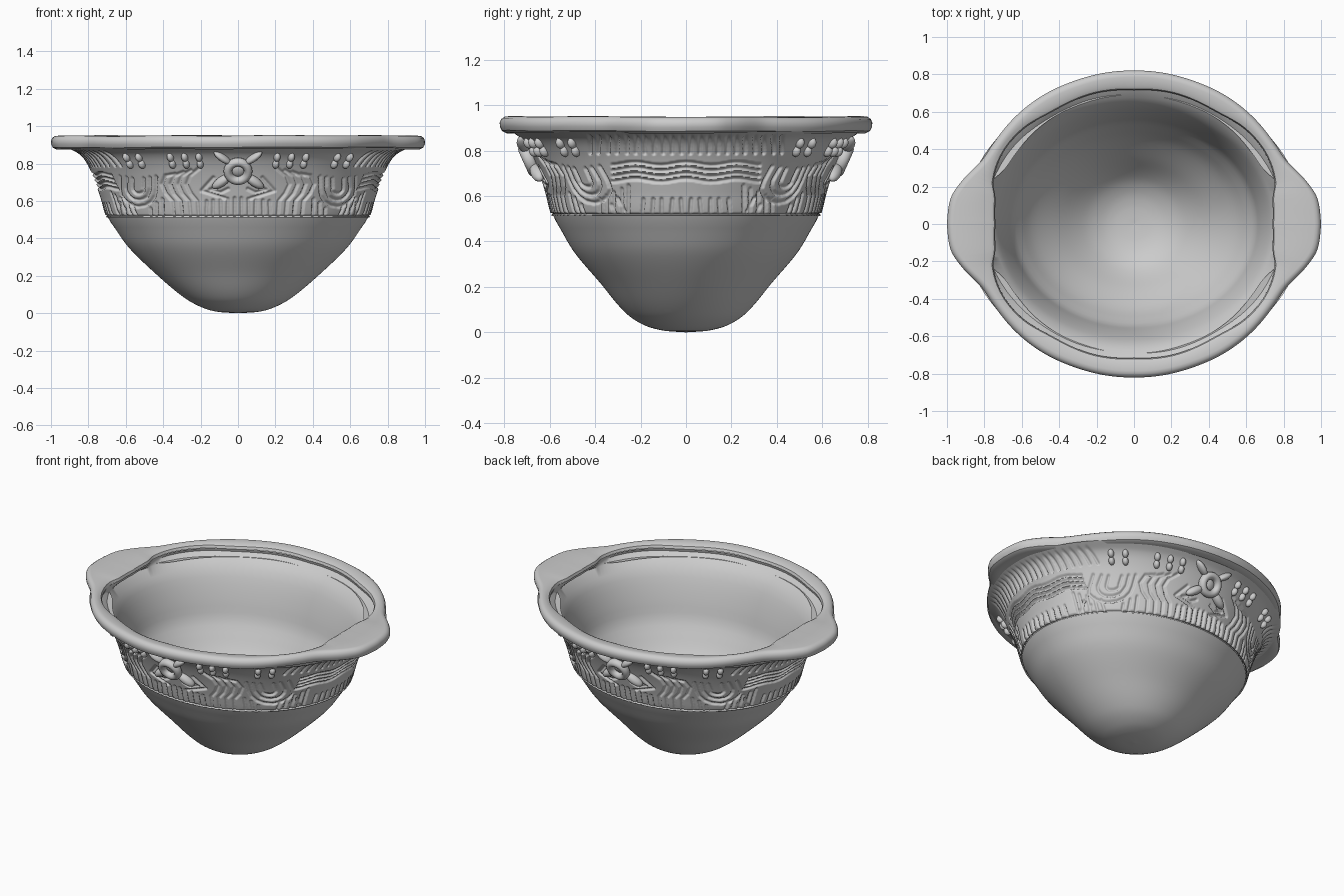
import bpy, bmesh, math, random
from mathutils import Matrix, Vector

if "Cube" in bpy.data.objects:
    bpy.data.objects.remove(bpy.data.objects["Cube"])
random.seed(4)

# half-width along x and along y of the outer wall, by height
WALL_X = [(0, .0), (.006, .10), (.03, .19), (.085, .29), (.22, .45), (.35, .583), (.45, .655),
          (.515, .697), (.62, .728), (.72, .763), (.80, .80), (.85, .84), (.885, .905)]
WALL_Y = [(0, .0), (.006, .09), (.03, .18), (.085, .265), (.22, .38), (.35, .49), (.45, .55),
          (.515, .585), (.62, .613), (.72, .645), (.80, .68), (.85, .715), (.885, .76)]
# rim outlines for one quadrant: angle from the x axis, radius
RIM_OUT = [(0, 1.0), (8, .99), (13, .957), (22, .886), (29, .868), (43, .855), (54, .844), (69, .828), (90, .82)]
RIM_IN = [(0, .74), (11, .755), (16.5, .785), (28, .797), (40, .781), (54, .742), (74, .728), (90, .715)]


def interp(pts, x):
    """Smooth cubic through the points."""
    x = min(max(x, pts[0][0]), pts[-1][0])
    i = 0
    while i < len(pts) - 2 and x > pts[i + 1][0]:
        i += 1

    def slope(k):
        p, q = pts[max(k - 1, 0)], pts[min(k + 1, len(pts) - 1)]
        return (q[1] - p[1]) / (q[0] - p[0])
    (x0, y0), (x1, y1) = pts[i], pts[i + 1]
    h = x1 - x0
    s = (x - x0) / h
    return (y0 * (1 + 2 * s) * (1 - s) ** 2 + slope(i) * h * s * (1 - s) ** 2
            + y1 * s * s * (3 - 2 * s) - slope(i + 1) * h * s * s * (1 - s))


def surf(t, z):
    return Vector((interp(WALL_X, z) * math.sin(t), -interp(WALL_Y, z) * math.cos(t), z))


def outline(pts, t, off, z):
    s, c = math.sin(t), -math.cos(t)
    r = interp(pts, math.degrees(math.atan2(abs(c), abs(s)))) + off
    return Vector((r * s, r * c, z))


def ring_mesh(name, rings, angle=40):
    """Skin a stack of closed rings."""
    n = len(rings[0])
    faces = [(j * n + i, j * n + (i + 1) % n, (j + 1) * n + (i + 1) % n, (j + 1) * n + i)
             for j in range(len(rings) - 1) for i in range(n)]
    me = bpy.data.meshes.new(name)
    me.from_pydata([p for r in rings for p in r], [], faces)
    finish(name, me, angle)


def finish(name, me, angle=60):
    bm = bmesh.new()
    bm.from_mesh(me)
    bmesh.ops.remove_doubles(bm, verts=bm.verts, dist=1e-5)
    bm.to_mesh(me)
    bm.free()
    me.shade_smooth()
    me.set_sharp_from_angle(angle=math.radians(angle))
    ob = bpy.data.objects.new(name, me)
    bpy.context.collection.objects.link(ob)


def turn(n):
    return [2 * math.pi * i / n for i in range(n)]


# lower bowl, plain outside
T = turn(180)
zs = [.515 * (k / 36) ** 2 for k in range(37)]
ring_mesh("lower_bowl", [[surf(t, z) for t in T] for z in zs])

# inner bowl, offset from the wall and ending at the rim opening
inner = []
for k in range(37):
    z = .86 * (k / 36) ** 2
    inner.append([Vector((p.x * .93, p.y * .93, .05 + z * .96)) for p in (surf(t, z) for t in reversed(T))])
inner.append([outline(RIM_IN, t, .005, .905) for t in reversed(T)])
inner.append([outline(RIM_IN, t, 0, .922) for t in reversed(T)])
ring_mesh("inner_bowl", inner)

# rim with a flat top and two side lugs
T = turn(240)
section = [(RIM_OUT, -.13, .885), (RIM_OUT, -.07, .878), (RIM_OUT, -.03, .877), (RIM_OUT, -.01, .887),
           (RIM_OUT, -.001, .905), (RIM_OUT, 0, .922), (RIM_OUT, -.006, .938), (RIM_OUT, -.02, .948),
           (RIM_OUT, -.035, .95), (RIM_IN, .022, .946), (RIM_IN, .006, .938), (RIM_IN, 0, .922)]
ring_mesh("rim", [[outline(o, t, d, z + .003 * math.sin(5 * t) * math.sin(3 * t + 1)) for t in T]
                  for o, d, z in section], 35)

# incised band: strokes are stamped into a fine grid
N, M, Z0, Z1 = 900, 74, .512, .885
depth = {}


def stamp(t, z, w=.0105, d=.013):
    a, b = interp(WALL_X, z), interp(WALL_Y, z)
    step = math.hypot(a * math.cos(t), b * math.sin(t)) * 2 * math.pi / N
    ci, cj = t * N / (2 * math.pi), (z - Z0) / (Z1 - Z0) * M
    for i in range(int(ci) - 2, int(ci) + 4):
        for j in range(max(int(cj) - 2, 0), min(int(cj) + 4, M + 1)):
            r = math.hypot((i - ci) * step, (j - cj) * (Z1 - Z0) / M) / w
            if r < 1:
                key = (i % N, j)
                depth[key] = max(depth.get(key, 0), d * (1 - r * r))


def stroke(pts, side=False):
    """Incise a line given in front (x, z) or side (y, z) coordinates, on all four quarters."""
    pts = [(u + random.uniform(-.003, .003), z) for u, z in pts]
    for (u0, z0), (u1, z1) in zip(pts, pts[1:]):
        n = max(int(math.hypot(u1 - u0, z1 - z0) / .004), 1)
        for k in range(n + 1):
            u, z = u0 + (u1 - u0) * k / n, z0 + (z1 - z0) * k / n
            if side:
                t = math.pi / 2 - math.asin(max(-1, min(1, u / interp(WALL_Y, z))))
            else:
                t = math.asin(max(-1, min(1, u / interp(WALL_X, z))))
            for s in (t, -t, math.pi - t, math.pi + t):
                stamp(s % (2 * math.pi), z)


# front motif: ticks, chevrons, bent lines, nested loops
for k in range(5):
    stroke([(.02 + .037 * k, .53), (.02 + .037 * k, .615 - .004 * k)])
stroke([(.13, .725), (.195, .655), (.07, .615)])
stroke([(.11, .675), (.15, .66), (.09, .645), (.05, .665)])
for k in range(4):
    o = .043 * k
    stroke([(.205 + o, .775 - .01 * k), (.255 + o, .735), (.275 + o, .69), (.25 + o, .64),
            (.215 + o, .60), (.21 + o, .53)])
for w, top, bot in ((.095, .73, .57), (.062, .725, .605), (.03, .72, .64)):
    stroke([(.53 - w, top)] + [(.53 - w * math.cos(a), bot + w - w * math.sin(a))
                               for a in (k * math.pi / 8 for k in range(9))] + [(.53 + w, top)])
for u, h in ((.40, .61), (.43, .59), (.46, .56), (.60, .56), (.625, .59)):
    stroke([(u, .53), (u, h)])

# side motif: top ticks, waves, bottom ticks
for k in range(11):
    stroke([(.02 + .04 * k, .79), (.02 + .04 * k, .862)], True)
for z in (.67, .693, .718, .742):
    stroke([(.32 * k / 12, z + .007 * math.cos(k * .75)) for k in range(13)], True)
for k in range(5):
    stroke([(.02 + .042 * k, .53), (.02 + .042 * k, .585)], True)
for k in range(5):
    stroke([(.25 + .032 * k, .53), (.25 + .032 * k, .645 - .015 * k)], True)

band = []
for j in range(M + 1):
    z = Z0 + (Z1 - Z0) * j / M
    a, b = interp(WALL_X, z), interp(WALL_Y, z)
    row = []
    for i, t in enumerate(turn(N)):
        # edge groove where the band meets the plain bowl
        d = .008 - depth.get((i, j), 0) - (.01 if j == 2 else 0)
        row.append(((a + d) * math.sin(t), -(b + d) * math.cos(t), z))
    band.append(row)
ring_mesh("incised_band", band, 80)


def frame(t, z):
    """Local axes on the wall: along, up, outward."""
    u = (surf(t + .01, z) - surf(t - .01, z)).normalized()
    v = (surf(t, z + .01) - surf(t, z - .01)).normalized()
    n = u.cross(v)
    m = Matrix((u, v, n)).transposed().to_4x4()
    m.translation = surf(t, z)
    return m


def blob(bm, m, x, y, h, size, rot=0):
    bmesh.ops.create_uvsphere(bm, u_segments=14, v_segments=8, radius=1, matrix=m
                              @ Matrix.Translation((x, y, h)) @ Matrix.Rotation(rot, 4, 'Z')
                              @ Matrix.Diagonal((*size, 1)))


# raised pellets in stacked pairs below the rim
bm = bmesh.new()
for u in (.205, .28, .355, .52, .585):
    t = math.asin(u / .82)
    for s in (t, -t, math.pi - t, math.pi + t):
        m = frame(s, .822)
        for y in (.022, -.022):
            blob(bm, m, 0, y, .012, (.018, .026, .022))
me = bpy.data.meshes.new("pellets")
bm.to_mesh(me)
bm.free()
finish("pellets", me)

# ring ornament with four arms, front and back
for name, t in (("front_ornament", 0), ("back_ornament", math.pi)):
    m = frame(t, .77)
    bm = bmesh.new()
    for sx in (-1, 1):
        blob(bm, m, sx * .082, .075, .02, (.058, .02, .03), sx * .65)
        blob(bm, m, sx * .088, -.065, .018, (.062, .026, .03), -sx * .65)
    blob(bm, m, 0, 0, .012, (.04, .04, .02))
    rows = [[bm.verts.new(m @ Vector(((.054 + .023 * math.cos(q)) * math.cos(p),
                                      (.054 + .023 * math.cos(q)) * math.sin(p), .028 + .027 * math.sin(q))))
             for q in turn(12)] for p in turn(28)]
    for i in range(28):
        for j in range(12):
            a, b = rows[i], rows[(i + 1) % 28]
            bm.faces.new((a[j], b[j], b[(j + 1) % 12], a[(j + 1) % 12]))
    me = bpy.data.meshes.new(name)
    bm.to_mesh(me)
    bm.free()
    finish(name, me)
